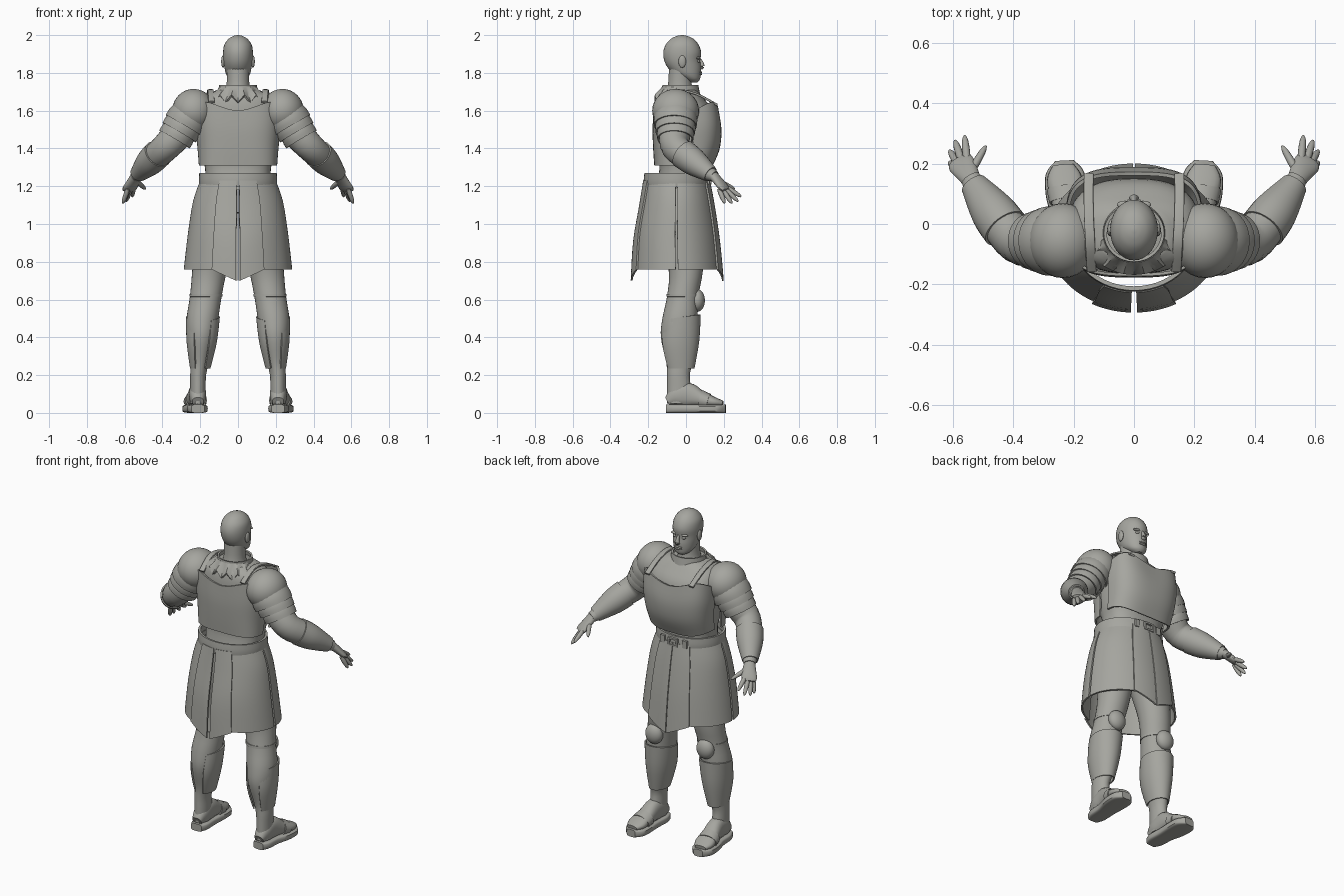
import bpy, bmesh, math
from mathutils import Vector

cube = bpy.data.objects.get("Cube")
if cube:
    bpy.data.objects.remove(cube)

stone = bpy.data.materials.new("stone_grey")
stone.use_nodes = True
GREY = (0.38, 0.38, 0.35, 1)
stone.diffuse_color = GREY
stone.node_tree.nodes["Principled BSDF"].inputs["Base Color"].default_value = GREY


def finish(name, bm, mirror):
    bmesh.ops.recalc_face_normals(bm, faces=bm.faces)
    mesh = bpy.data.meshes.new(name)
    bm.to_mesh(mesh)
    bm.free()
    mesh.materials.append(stone)
    for face in mesh.polygons:
        face.use_smooth = True
    mesh.set_sharp_from_angle(angle=math.radians(38))
    obj = bpy.data.objects.new(name, mesh)
    bpy.context.scene.collection.objects.link(obj)
    if mirror:
        obj.modifiers.new("Mirror", 'MIRROR').use_axis[0] = True
    return obj


def sample(rows, t):
    """Smooth curve through the rows, t counted in rows."""
    last = len(rows) - 1
    i = min(int(t), last - 1)
    f = t - i
    quad = (rows[max(i - 1, 0)], rows[i], rows[i + 1], rows[min(i + 2, last)])
    return [b + f * ((c - a) / 2 + f * (a - 2.5 * b + 2 * c - d / 2
            + f * (1.5 * (b - c) + (d - a) / 2))) for a, b, c, d in zip(*quad)]


def power(v, e):
    return math.copysign(abs(v) ** e, v)


def grid(name, point, rows, closed, nu, steps, thick, mirror):
    """Skin a surface point(t, u); thick makes an open shell, else ends are capped."""
    bm = bmesh.new()
    count = (len(rows) - 1) * steps
    width = nu if closed else nu + 1
    loops = [[bm.verts.new(point(j / steps, i / nu)) for i in range(width)]
             for j in range(count + 1)]
    for low, high in zip(loops, loops[1:]):
        for i in range(nu):
            k = (i + 1) % width
            bm.faces.new((low[i], low[k], high[k], high[i]))
    if thick:
        bmesh.ops.recalc_face_normals(bm, faces=bm.faces)
        bmesh.ops.solidify(bm, geom=bm.faces[:], thickness=thick)
    elif closed:
        bm.faces.new(loops[0])
        bm.faces.new(loops[-1])
    return finish(name, bm, mirror)


def loft(name, rows, a0=0, a1=360, top=None, bottom=None, e=1.0, nu=32,
         steps=4, thick=0, mirror=False):
    """Horizontal sections: z, centre x, half width, back y, front y."""
    def point(t, u):
        z, xc, rx, back, front = sample(rows, t)
        f = t / (len(rows) - 1)
        z += (top(u) * f if top else 0) + (bottom(u) * (1 - f) if bottom else 0)
        a = math.radians(a0 + (a1 - a0) * u)
        return (xc + rx * power(math.cos(a), e),
                (front + back) / 2 + (front - back) / 2 * power(math.sin(a), e), z)
    return grid(name, point, rows, a1 - a0 == 360, nu, steps, thick, mirror)


def tube(name, rows, e=1.0, nu=20, steps=4, thick=0, mirror=True):
    """Sections across a path: x, y, z, radius sideways, radius upwards."""
    def point(t, u):
        row = sample(rows, t)
        end = len(rows) - 1
        ahead = Vector(sample(rows, min(t + 0.05, end))[:3])
        along = (ahead - Vector(sample(rows, max(t - 0.05, 0))[:3])).normalized()
        side = along.cross(Vector((0, 0, 1))).normalized()
        up = side.cross(along)
        a = math.tau * u
        return (Vector(row[:3]) + side * row[3] * power(math.cos(a), e)
                + up * row[4] * power(math.sin(a), e))
    return grid(name, point, rows, True, nu, steps, thick, mirror)


def ball(name, centre, size, mirror=True):
    bm = bmesh.new()
    bmesh.ops.create_uvsphere(bm, u_segments=28, v_segments=16, radius=1)
    bmesh.ops.scale(bm, vec=size, verts=bm.verts)
    bmesh.ops.translate(bm, vec=centre, verts=bm.verts)
    return finish(name, bm, mirror)


def box(name, centre, size, mirror=False):
    bm = bmesh.new()
    bmesh.ops.create_cube(bm, size=1)
    bmesh.ops.scale(bm, vec=size, verts=bm.verts)
    bmesh.ops.translate(bm, vec=centre, verts=bm.verts)
    return finish(name, bm, mirror)


def grow(rows, d):
    return [(z, xc, rx + d, back - d, front + d) for z, xc, rx, back, front in rows]


# Head, neck and face
loft("head", [(1.75, 0, .022, .02, .06), (1.765, 0, .045, -.01, .073),
              (1.79, 0, .062, -.06, .078), (1.825, 0, .071, -.095, .08),
              (1.865, 0, .077, -.115, .076), (1.91, 0, .079, -.12, .08),
              (1.95, 0, .072, -.107, .066), (1.98, 0, .05, -.08, .04),
              (1.995, 0, .025, -.05, .008), (2, 0, .004, -.025, -.016)])
loft("neck", [(1.68, 0, .072, -.11, .045), (1.74, 0, .06, -.095, .03),
              (1.83, 0, .06, -.09, .03)])
tube("nose", [(0, .07, 1.875, .007, .008), (0, .082, 1.85, .01, .012),
              (0, .086, 1.832, .016, .011), (0, .078, 1.822, .01, .006)], mirror=False)
ball("brows", (.03, .064, 1.879), (.026, .013, .008))
ball("eyes", (.029, .064, 1.862), (.013, .01, .008))
ball("ears", (.079, -.02, 1.86), (.01, .02, .033))
for label, z in (("upper_lip", 1.803), ("lower_lip", 1.793)):
    ball(label, (0, .076, z), (.024, .009, .006), False)

# Body under the armour
loft("torso", [(1.18, 0, .17, -.16, .1), (1.3, 0, .175, -.14, .1),
               (1.38, 0, .195, -.155, .125), (1.5, 0, .212, -.163, .15),
               (1.6, 0, .215, -.163, .14), (1.67, 0, .19, -.15, .09),
               (1.71, 0, .11, -.12, .055)], e=.8, nu=40)

# Cuirass with scalloped upper edges, straps and neck guard
plate = [(1.31, 0, .208, -.168, .135), (1.4, 0, .215, -.174, .176),
         (1.5, 0, .225, -.177, .188), (1.6, 0, .225, -.172, .172)]
scallop = lambda u: .045 * abs(math.sin(math.tau * u))
droop = lambda u: .015 * math.cos(math.tau * u)
loft("breastplate", plate, 4, 176, top=scallop, bottom=droop, e=.62, nu=48, thick=.012)
loft("backplate", plate, 186, 354, top=scallop, e=.62, nu=48, thick=.01)
tube("shoulder_straps", [(.15, .165, 1.63, .016, .006), (.15, .05, 1.69, .016, .006),
                         (.145, -.06, 1.705, .016, .006), (.14, -.155, 1.645, .016, .006)], e=.4)
loft("collar", [(1.685, 0, .106, -.135, .075), (1.735, 0, .1, -.125, .065)], thick=.01)
loft("toothed_mantle", [(1.685, 0, .15, -.168, .06), (1.725, 0, .102, -.128, .06)], 190, 350,
     bottom=lambda u: -.04 * abs((u * 6) % 1 - .5) * 2, nu=48, thick=.01)

# Belt with buckle
loft("belt", [(1.195, 0, .205, -.222, .122), (1.23, 0, .207, -.224, .124),
              (1.27, 0, .205, -.22, .12)], nu=48, thick=.014)
for z in (1.215, 1.255):
    box("buckle_bar", (0, .128, z), (.062, .014, .01))
box("buckle_sides", (.027, .128, 1.235), (.01, .014, .05), True)
box("belt_studs", (.075, .118, 1.235), (.03, .014, .045), True)

# Skirt of overlapping panels, the middle ones pointed
skirt = [(.76, 0, .287, -.283, .19), (.95, 0, .265, -.27, .17),
         (1.12, 0, .238, -.238, .142), (1.23, 0, .2, -.217, .118)]
loft("rear_side_panels", skirt, 294, 358, nu=20, thick=.01, mirror=True)
loft("front_side_panels", skirt, 1, 66, nu=20, thick=.01, mirror=True)
loft("rear_middle_panels", grow(skirt, .01), 272, 298, nu=12, thick=.01, mirror=True,
     bottom=lambda u: -.06 * (1 - u))
loft("front_middle_panels", grow(skirt, .01), 62, 89.5, nu=12, thick=.01, mirror=True,
     bottom=lambda u: -.06 * u)

# Legs, greaves and knee guards
loft("legs", [(.05, .213, .04, -.1, .02), (.13, .212, .041, -.1, .025),
              (.2, .211, .042, -.1, .02), (.27, .203, .05, -.105, .035),
              (.4, .194, .075, -.133, .055), (.5, .188, .084, -.125, .06),
              (.62, .17, .084, -.1, .066), (.76, .15, .092, -.092, .09),
              (1, .115, .11, -.14, .1), (1.2, .09, .085, -.14, .08)], mirror=True)
loft("greaves", [(.235, .2, .054, -.106, .045), (.38, .192, .08, -.138, .07),
                 (.52, .186, .09, -.125, .078)], -60, 240, thick=.008, mirror=True,
     top=lambda u: -.03 * (1 - math.sin(math.pi * u)))
ball("knee_guards", (.175, .06, .595), (.055, .04, .06))
loft("knee_straps", [(.615, .17, .087, -.104, .07), (.63, .169, .087, -.103, .071)],
     thick=.005, mirror=True)

# Feet and sandals
tube("feet", [(.212, -.098, .06, .03, .025), (.213, -.05, .085, .044, .055),
              (.215, .01, .095, .046, .065), (.222, .08, .075, .052, .042),
              (.23, .15, .058, .058, .026), (.234, .195, .05, .035, .014)], e=.85)
tube("sandal_soles", [(.212, -.105, .022, .035, .022), (.214, -.06, .022, .052, .022),
                      (.218, .02, .022, .054, .022), (.226, .1, .022, .066, .022),
                      (.228, .17, .022, .063, .022), (.23, .21, .022, .03, .022)], e=.45)
tube("sandal_straps", [(.222, .075, .072, .058, .05), (.227, .12, .06, .062, .042)], thick=.006)

# Arms, bracers and layered shoulder guards
tube("arms", [(.19, -.05, 1.64, .09, .085), (.26, -.055, 1.55, .095, .09),
              (.32, -.06, 1.475, .084, .082), (.385, -.055, 1.405, .075, .076),
              (.45, .02, 1.345, .068, .068), (.505, .095, 1.285, .05, .048),
              (.54, .15, 1.252, .033, .03)], nu=28)
tube("bracers", [(.425, -.015, 1.37, .078, .078), (.47, .045, 1.325, .073, .072),
                 (.53, .13, 1.263, .045, .043)], nu=28, thick=.008)
ball("shoulder_domes", (.235, -.055, 1.6), (.113, .124, .115))
for i in range(3):
    x, z, r = .25 + .025 * i, 1.575 - .036 * i, .116 - .009 * i
    tube("shoulder_lame", [(x, -.055, z, r - .004, r - .01), (x + .02, -.056, z - .028, r, r - .004),
                           (x + .036, -.057, z - .055, r - .003, r - .004)], nu=28, thick=.008)

# Hands
tube("palms", [(.535, .14, 1.26, .03, .026), (.552, .17, 1.228, .038, .022),
               (.572, .2, 1.192, .044, .018), (.58, .213, 1.178, .036, .012)])
knuckles = [(.535, .18, 1.225), (.553, .217, 1.192), (.572, .215, 1.178),
            (.583, .2, 1.172), (.588, .18, 1.172)]
tips = [(.49, .258, 1.185), (.56, .292, 1.145), (.592, .276, 1.12),
        (.61, .243, 1.11), (.61, .205, 1.11)]
for label, base, tip in zip(("thumbs", "index_fingers", "middle_fingers",
                             "ring_fingers", "little_fingers"), knuckles, tips):
    a, b = Vector(base), Vector(tip)
    tube(label, [(*a.lerp(b, f), r, r) for f, r in
                 ((-.2, .011), (.3, .013), (.8, .01), (1, .004))], nu=12)
